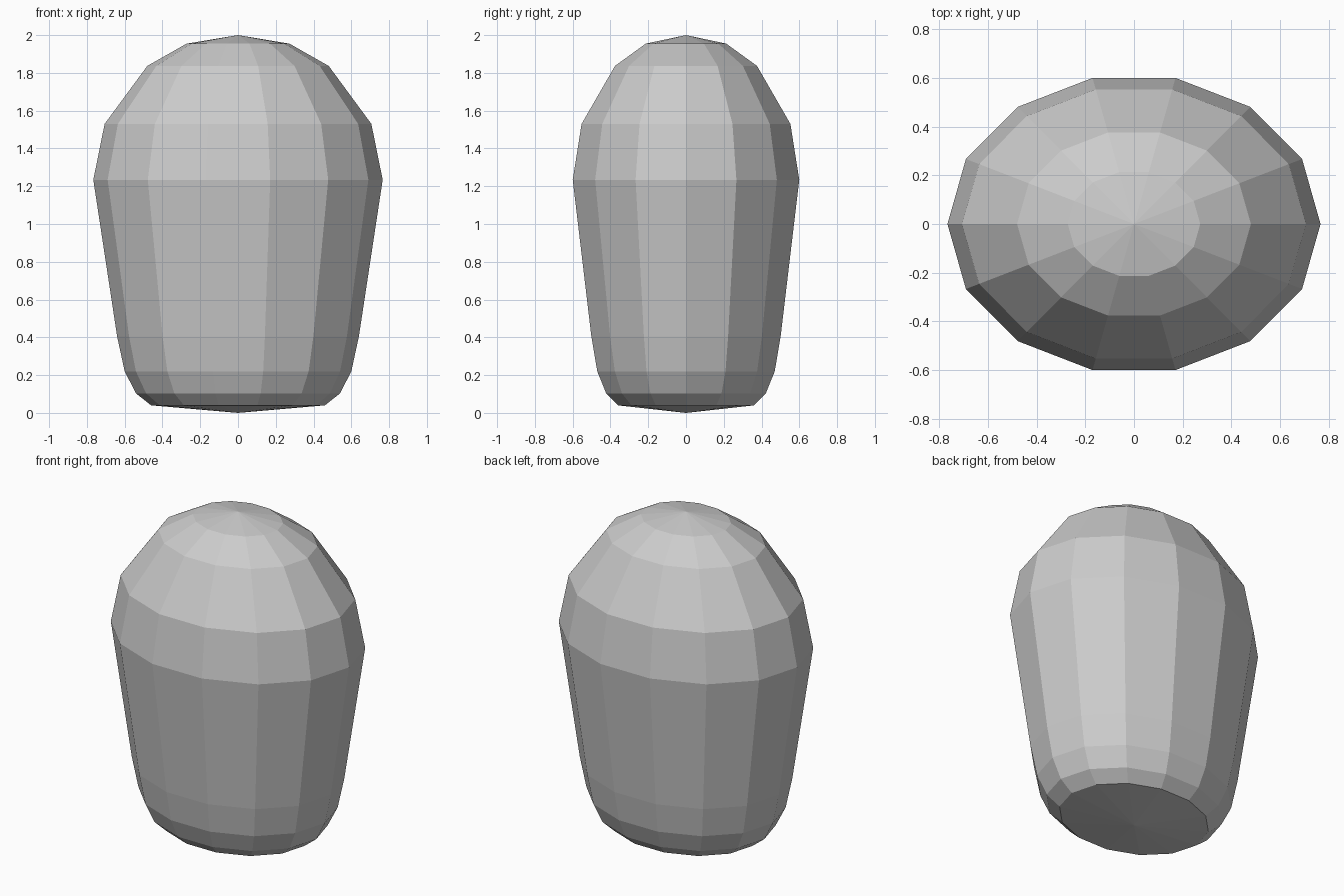
import bpy, bmesh
from math import cos, sin, tau

if "Cube" in bpy.data.objects:
    bpy.data.objects.remove(bpy.data.objects["Cube"])

SIDES = 14
DEPTH = 0.803  # oval section: y radius / x radius

# Profile: (x radius, height), bottom to top
PROFILE = [(0.46, 0.04), (0.54, 0.103), (0.60, 0.22), (0.64, 0.405),
           (0.766, 1.234), (0.706, 1.53), (0.48, 1.837), (0.272, 1.955)]

bm = bmesh.new()

# Oval rings
rings = [[bm.verts.new((r * cos(tau * i / SIDES), r * DEPTH * sin(tau * i / SIDES), z))
          for i in range(SIDES)] for r, z in PROFILE]
bottom = bm.verts.new((0, 0, 0))
top = bm.verts.new((0, 0, 2))

# Side walls and shallow cone caps
for i in range(SIDES):
    j = (i + 1) % SIDES
    for low, high in zip(rings, rings[1:]):
        bm.faces.new((low[i], low[j], high[j], high[i]))
    bm.faces.new((bottom, rings[0][j], rings[0][i]))
    bm.faces.new((rings[-1][i], rings[-1][j], top))

bmesh.ops.recalc_face_normals(bm, faces=bm.faces)
mesh = bpy.data.meshes.new("rounded_body")
bm.to_mesh(mesh)
bm.free()
bpy.context.collection.objects.link(bpy.data.objects.new("rounded_body", mesh))
